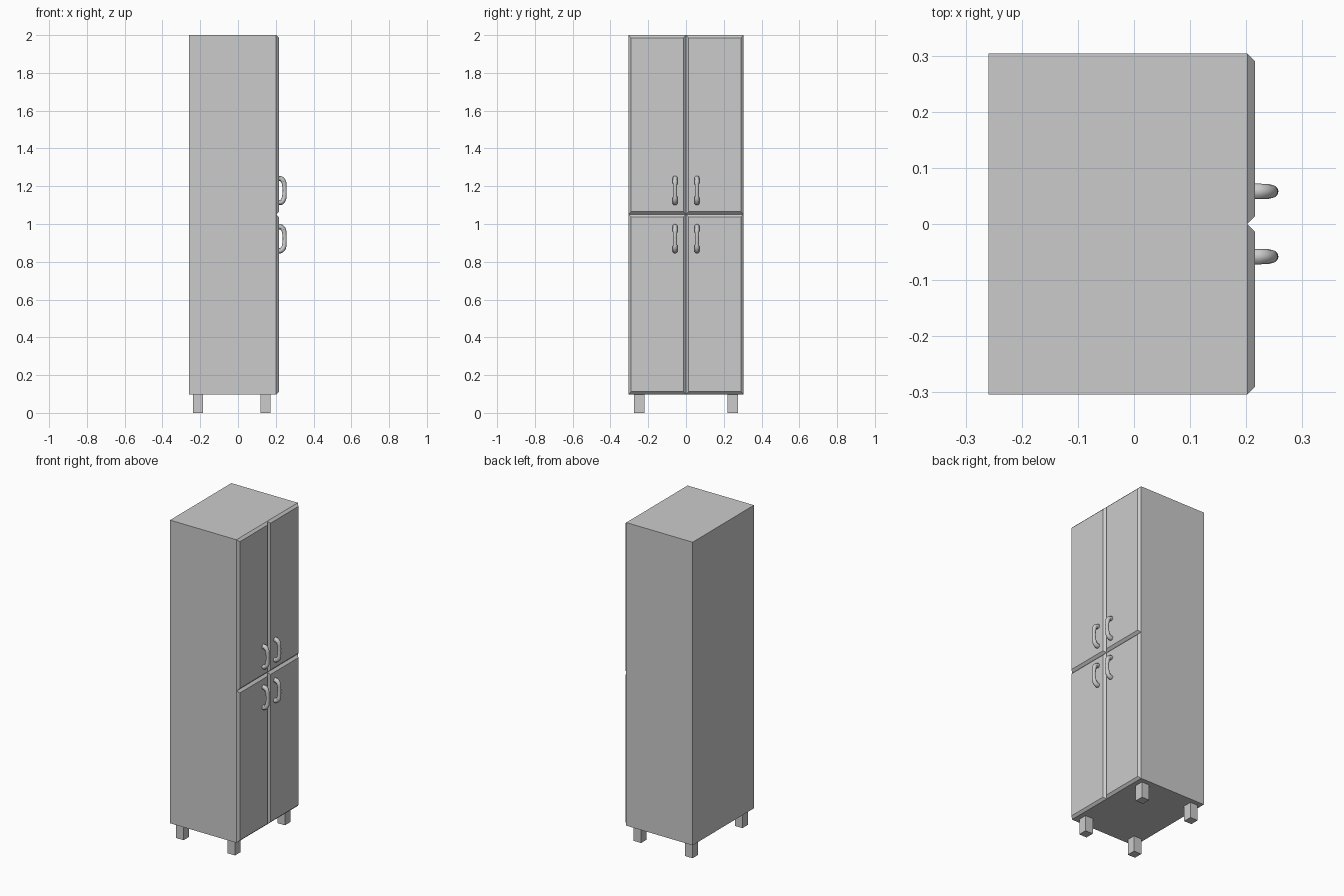
import bpy, bmesh

if "Cube" in bpy.data.objects:
    bpy.data.objects.remove(bpy.data.objects["Cube"])

X0, X1, XF = -0.259, 0.202, 0.216      # back, carcass front, door face
HALF, Z0, ZM, Z1 = 0.304, 0.098, 1.051, 2.0
BEVEL = XF - X1


def add_mesh(name, bm):
    bmesh.ops.recalc_face_normals(bm, faces=bm.faces)
    me = bpy.data.meshes.new(name)
    bm.to_mesh(me)
    bm.free()
    ob = bpy.data.objects.new(name, me)
    bpy.context.collection.objects.link(ob)
    return ob


def box(name, x, y, z, inset=0.0):
    """Box from ranges; the +x face can be inset to form a chamfered panel."""
    bm = bmesh.new()
    bmesh.ops.create_cube(bm, size=1)
    for v in bm.verts:
        sx, sy, sz = (c > 0 for c in v.co)
        d = inset if sx else 0.0
        v.co = (x[sx],
                y[sy] + (-d if sy else d),
                z[sz] + (-d if sz else d))
    return add_mesh(name, bm)


# Carcass
box("cabinet_body", (X0, X1), (-HALF, HALF), (Z0, Z1))

# Four chamfered doors
for level, z in (("lower", (Z0, ZM)), ("upper", (ZM, Z1))):
    for side, y in (("left", (-HALF, 0)), ("right", (0, HALF))):
        box(f"{level}_{side}_door", (X1, XF), y, z, BEVEL)

# Square legs
for end, x in (("back", (-0.238, -0.185)), ("front", (0.119, 0.172))):
    for side, y in (("left", (-0.275, -0.22)), ("right", (0.22, 0.275))):
        box(f"{end}_{side}_leg", x, y, (0, Z0))

# Bowed handle, thicker at its feet: x, z offset, radius
half = [(0.212, 0.063, 0.0138), (0.226, 0.063, 0.0138), (0.2405, 0.049, 0.0130),
        (0.2455, 0.025, 0.0112)]
path = half + [(0.2470, 0, 0.0102)] + [(x, -z, r) for x, z, r in reversed(half)]
cu = bpy.data.curves.new("handle", 'CURVE')
cu.dimensions = '3D'
cu.bevel_depth = 1.0
cu.bevel_resolution = 4
cu.resolution_u = 5
cu.use_fill_caps = True
sp = cu.splines.new('BEZIER')
sp.bezier_points.add(len(path) - 1)
for p, (x, z, r) in zip(sp.bezier_points, path):
    p.co = (x, 0, z)
    p.radius = r
    p.handle_left_type = p.handle_right_type = 'AUTO'
handle = bpy.data.objects.new("upper_right_handle", cu)
bpy.context.collection.objects.link(handle)
bpy.context.view_layer.objects.active = handle
handle.select_set(True)
bpy.ops.object.convert(target='MESH')
handle = bpy.context.object
bpy.ops.object.shade_smooth_by_angle()

# Place one handle per door
spots = [("upper_right_handle", 0.058, 1.177), ("upper_left_handle", -0.058, 1.177),
         ("lower_right_handle", 0.058, 0.922), ("lower_left_handle", -0.058, 0.922)]
for i, (name, y, z) in enumerate(spots):
    ob = handle
    if i:
        ob = handle.copy()
        bpy.context.collection.objects.link(ob)
    ob.name = name
    ob.location = (0, y, z)
